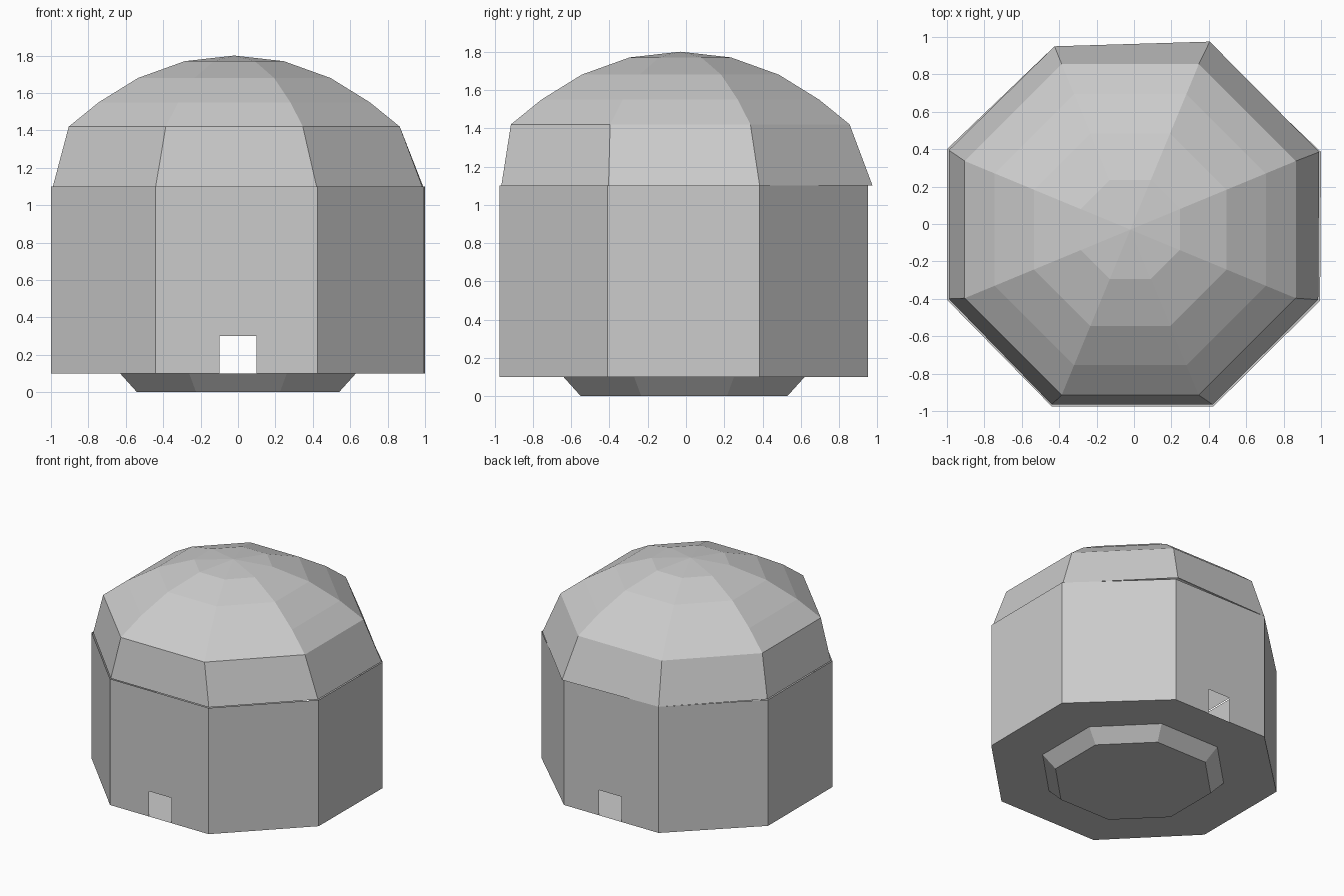
import bpy
import bmesh
from math import cos, sin, radians, pi

if "Cube" in bpy.data.objects:
    bpy.data.objects.remove(bpy.data.objects["Cube"])


def octagon(apothem, z, cx=0.0, cy=0.0):
    r = apothem / cos(pi / 8)
    return [(cx + r * cos(radians(22.5 + 45 * i)), cy + r * sin(radians(22.5 + 45 * i)), z)
            for i in range(8)]


def add_part(name, build):
    bm = bmesh.new()
    build(bm)
    bm.normal_update()
    mesh = bpy.data.meshes.new(name)
    bm.to_mesh(mesh)
    bm.free()
    obj = bpy.data.objects.new(name, mesh)
    bpy.context.collection.objects.link(obj)
    return obj


def ring(bm, pts):
    return [bm.verts.new(p) for p in pts]


def bridge(bm, lower, upper):
    for i in range(8):
        j = (i + 1) % 8
        bm.faces.new((lower[i], lower[j], upper[j], upper[i]))


# Slightly uneven plans, counter-clockwise from the right-back corner
WALL = [(1.0, 0.385), (0.405, 0.95), (-0.425, 0.95), (-1.0, 0.4),
        (-1.0, -0.405), (-0.44, -0.975), (0.425, -0.975), (0.995, -0.41)]
EAVES = [(0.99, 0.385), (0.405, 0.975), (-0.425, 0.95), (-0.99, 0.395),
         (-0.99, -0.4), (-0.44, -0.965), (0.42, -0.965), (0.985, -0.405)]
FLOOR_Z, EAVES_Z, DOOR_Z, DOOR_X = 0.1, 1.1, 0.3, 0.1


# Thin hollow walls with a doorway in the front and the back
def build_walls(bm):
    low = ring(bm, [(x, y, FLOOR_Z) for x, y in WALL])
    top = ring(bm, [(x, y, EAVES_Z) for x, y in WALL])
    for i in range(8):
        j = (i + 1) % 8
        notch = []
        if i in (1, 5):
            s = DOOR_X if i == 1 else -DOOR_X
            y = WALL[i][1]
            notch = ring(bm, [(s, y, FLOOR_Z), (s, y, DOOR_Z),
                              (-s, y, DOOR_Z), (-s, y, FLOOR_Z)])
        bm.faces.new([low[i]] + notch + [low[j], top[j], top[i]])


# Floor plate
def build_floor(bm):
    bm.faces.new(ring(bm, [(x, y, FLOOR_Z) for x, y in reversed(WALL)]))


# Tapered foot below the floor
def build_foot(bm):
    low = ring(bm, octagon(0.54, 0.0, 0.0, -0.01))
    top = ring(bm, octagon(0.63, FLOOR_Z, 0.0, -0.01))
    bridge(bm, low, top)
    bm.faces.new(low[::-1])


# Faceted dome, open underneath
def build_dome(bm):
    prev = ring(bm, [(x, y, EAVES_Z) for x, y in EAVES])
    for apothem, z in [(0.885, 1.42), (0.725, 1.55), (0.515, 1.68), (0.265, 1.77)]:
        cur = ring(bm, octagon(apothem, z, -0.02, -0.03))
        bridge(bm, prev, cur)
        prev = cur
    tip = bm.verts.new((-0.02, -0.03, 1.8))
    for i in range(8):
        bm.faces.new((prev[i], prev[(i + 1) % 8], tip))


add_part("walls", build_walls)
add_part("floor", build_floor)
add_part("foot", build_foot)
add_part("dome_roof", build_dome)
